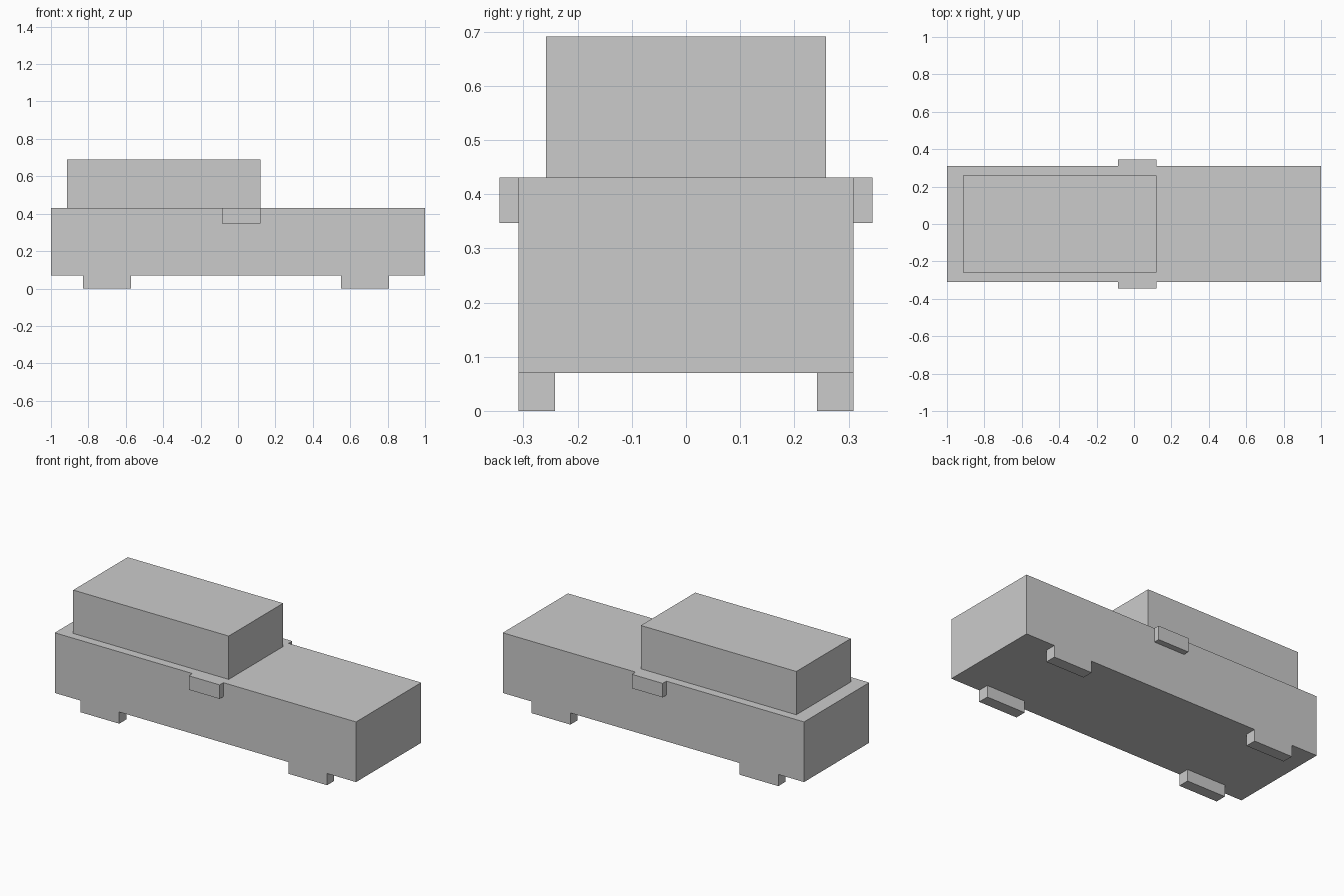
import bpy
import bmesh

if "Cube" in bpy.data.objects:
    bpy.data.objects.remove(bpy.data.objects["Cube"])


def box(name, x, y, z):
    """Box from (min, max) ranges on each axis."""
    bm = bmesh.new()
    bmesh.ops.create_cube(bm, size=1)
    for v in bm.verts:
        v.co = [r[0] if c < 0 else r[1] for c, r in zip(v.co, (x, y, z))]
    mesh = bpy.data.meshes.new(name)
    bm.to_mesh(mesh)
    bm.free()
    obj = bpy.data.objects.new(name, mesh)
    bpy.context.collection.objects.link(obj)
    return obj


def mirrored_box(name, x, y, z):
    """Box repeated on the other side of the car."""
    mod = box(name, x, y, z).modifiers.new("mirror", 'MIRROR')
    mod.use_axis = (False, True, False)


BODY_Y, BODY_BOTTOM, BODY_TOP = 0.309, 0.07, 0.431

# Main body and cabin
box("body", (-1, 1), (-BODY_Y, BODY_Y), (BODY_BOTTOM, BODY_TOP))
box("cabin", (-0.913, 0.119), (-0.258, 0.258), (BODY_TOP, 0.691))

# Wheels, flush with the body sides
mirrored_box("rear_wheels", (-0.829, -0.572), (0.242, BODY_Y), (0, BODY_BOTTOM))
mirrored_box("front_wheels", (0.551, 0.808), (0.242, BODY_Y), (0, BODY_BOTTOM))

# Side mirrors
mirrored_box("side_mirrors", (-0.086, 0.119), (BODY_Y, 0.344), (0.347, BODY_TOP))
